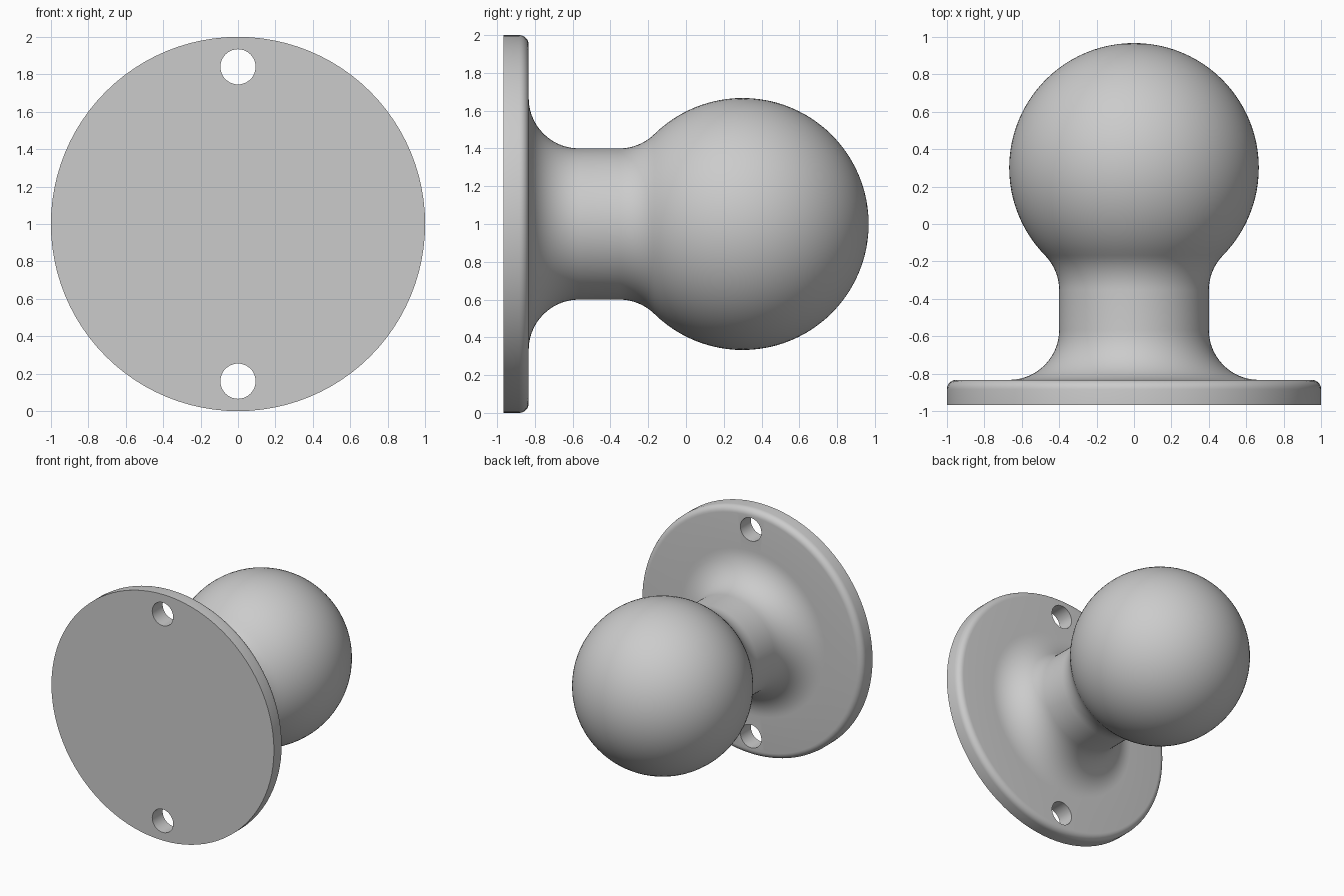
import bpy, bmesh
from math import sin, cos, pi, sqrt, atan2, radians
from mathutils import Vector

if "Cube" in bpy.data.objects:
    bpy.data.objects.remove(bpy.data.objects["Cube"])

AXIS_Z = 1.0
BACK, FACE = -0.967, -0.833       # flange faces along y
NECK, BALL_R, BALL_Y = 0.4, 0.667, 0.3
FIL = 0.267                       # fillet radius at both ends of the neck
EDGE = 0.05                       # rounded flange rim
SEGS = 96


def arc(cr, cy, rad, a0, a1, n):
    """Arc points (radius, y) around a centre."""
    return [(cr + rad * cos(a0 + (a1 - a0) * i / n),
             cy + rad * sin(a0 + (a1 - a0) * i / n)) for i in range(n + 1)]


# Profile: flange rim, flange fillet, neck, ball fillet, ball
fil_y = BALL_Y - sqrt((BALL_R + FIL) ** 2 - (NECK + FIL) ** 2)
touch = atan2(fil_y - BALL_Y, NECK + FIL)
profile = [(1.0, BACK)]
profile += arc(1 - EDGE, FACE - EDGE, EDGE, 0, pi / 2, 6)
profile += arc(NECK + FIL, FACE + FIL, FIL, -pi / 2, -pi, 14)
profile += arc(NECK + FIL, fil_y, FIL, pi, pi + touch, 10)
profile += arc(0, BALL_Y, BALL_R, touch, pi / 2, 36)[1:]

# Turned knob body, revolved about the y axis
bm = bmesh.new()
verts = [bm.verts.new((max(r, 0), y, AXIS_Z)) for r, y in profile]
edges = [bm.edges.new(p) for p in zip(verts, verts[1:])]
bmesh.ops.spin(bm, geom=verts + edges, cent=(0, 0, AXIS_Z), axis=(0, 1, 0),
               angle=2 * pi, steps=SEGS, use_duplicate=False)
bmesh.ops.remove_doubles(bm, verts=bm.verts, dist=1e-4)
bmesh.ops.holes_fill(bm, edges=[e for e in bm.edges if e.is_boundary], sides=0)
bmesh.ops.recalc_face_normals(bm, faces=bm.faces)
mesh = bpy.data.meshes.new("knob")
bm.to_mesh(mesh)
bm.free()
knob = bpy.data.objects.new("knob", mesh)
bpy.context.collection.objects.link(knob)

# Screw holes through the flange, top and bottom
for side, name in ((1, "upper_hole_cutter"), (-1, "lower_hole_cutter")):
    bpy.ops.mesh.primitive_cylinder_add(
        vertices=48, radius=0.094, depth=0.4,
        location=(0, (BACK + FACE) / 2, AXIS_Z + side * 0.84),
        rotation=(pi / 2, 0, 0))
    cutter = bpy.context.object
    cutter.name = name
    cutter.hide_render = True
    cutter.hide_set(True)
    cut = knob.modifiers.new(name, 'BOOLEAN')
    cut.operation = 'DIFFERENCE'
    cut.solver = 'EXACT'
    cut.object = cutter

# Apply the cuts, then shade smooth with sharp edges kept
bpy.ops.object.select_all(action='DESELECT')
knob.select_set(True)
bpy.context.view_layer.objects.active = knob
for m in list(knob.modifiers):
    bpy.ops.object.modifier_apply(modifier=m.name)
bpy.ops.object.shade_smooth_by_angle(angle=radians(30))
